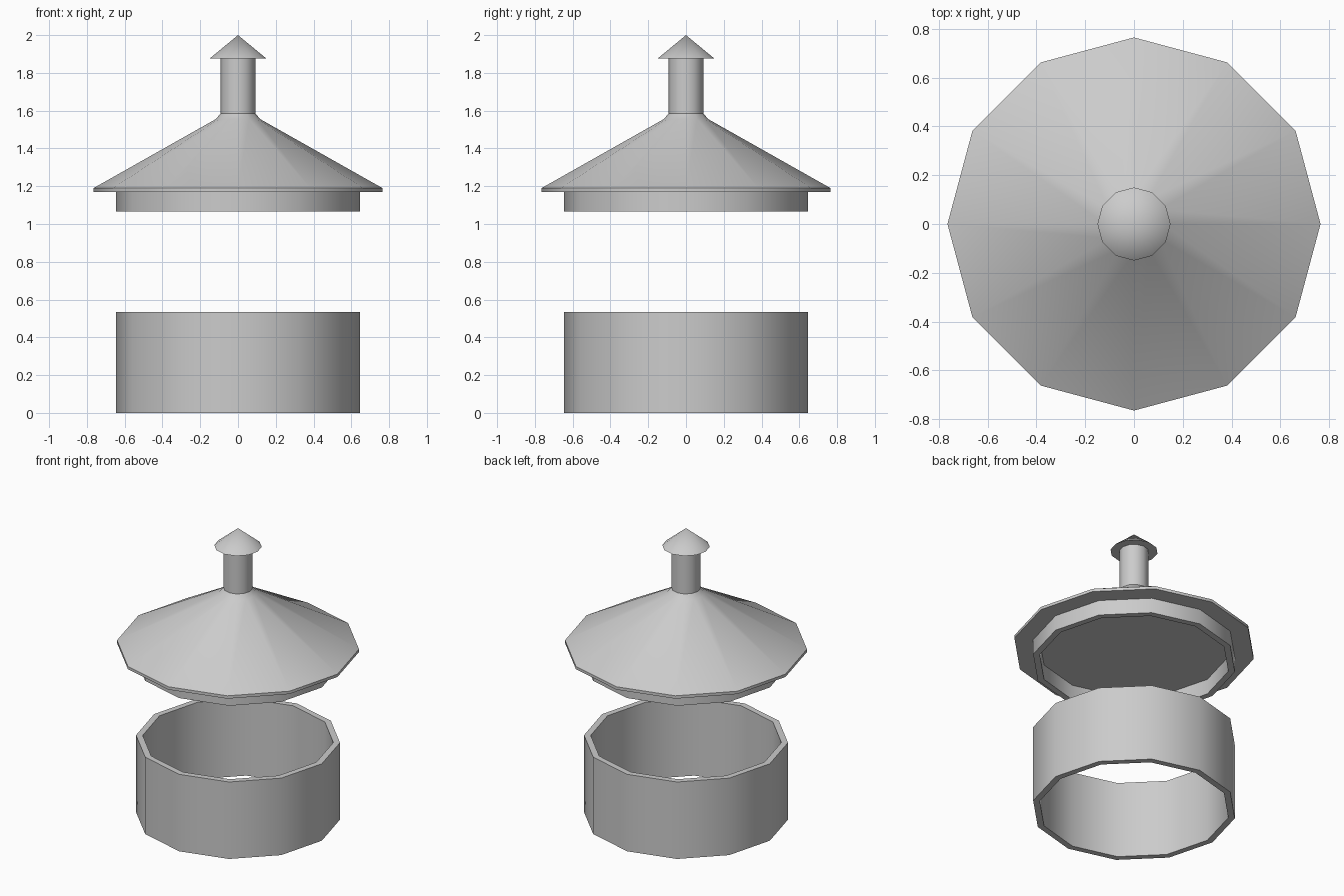
import bpy, bmesh, math

SIDES = 12

cube = bpy.data.objects.get("Cube")
if cube:
    bpy.data.objects.remove(cube, do_unlink=True)

grey = bpy.data.materials.new("plain_grey")
grey.use_nodes = True
colour = (0.6, 0.6, 0.6, 1)
grey.diffuse_color = colour
grey.node_tree.nodes["Principled BSDF"].inputs["Base Color"].default_value = colour


def lathe(name, profile, closed=False):
    """Turn a (radius, height) profile about z; radius 0 makes a tip."""
    bm = bmesh.new()
    rings = []
    for r, z in profile:
        if r == 0:
            rings.append([bm.verts.new((0, 0, z))] * SIDES)
        else:
            angles = [math.tau * i / SIDES for i in range(SIDES)]
            rings.append([bm.verts.new((r * math.cos(a), r * math.sin(a), z)) for a in angles])
    pairs = list(zip(rings, rings[1:]))
    if closed:
        pairs.append((rings[-1], rings[0]))
    for low, high in pairs:
        for i in range(SIDES):
            j = (i + 1) % SIDES
            corners = list(dict.fromkeys((low[i], low[j], high[j], high[i])))
            bm.faces.new(corners)
    # Flat caps on open ends
    if not closed:
        for ring in (rings[0], rings[-1]):
            if ring[0] is not ring[1]:
                bm.faces.new(ring)
    bmesh.ops.recalc_face_normals(bm, faces=bm.faces)
    mesh = bpy.data.meshes.new(name)
    bm.to_mesh(mesh)
    bm.free()
    mesh.materials.append(grey)
    obj = bpy.data.objects.new(name, mesh)
    bpy.context.collection.objects.link(obj)
    bpy.ops.object.select_all(action="DESELECT")
    obj.select_set(True)
    bpy.context.view_layer.objects.active = obj
    bpy.ops.object.shade_smooth_by_angle(angle=math.radians(40))
    return obj


def band(name, bottom, top, outer=0.645, inner=0.603):
    """Open hollow wall."""
    return lathe(name, [(outer, bottom), (outer, top), (inner, top), (inner, bottom)], closed=True)


# Lower wall and the matching collar under the roof
band("base_wall", 0, 0.535)
band("roof_collar", 1.065, 1.17)

# Roof with a thin rim and a shoulder around the chimney
lathe("roof", [(0.765, 1.17), (0.765, 1.19), (0.118, 1.555), (0.092, 1.585)])

# Chimney and its pointed cap
lathe("chimney", [(0.092, 1.585), (0.092, 1.876)])
lathe("chimney_cap", [(0.15, 1.876), (0, 2.0)])
